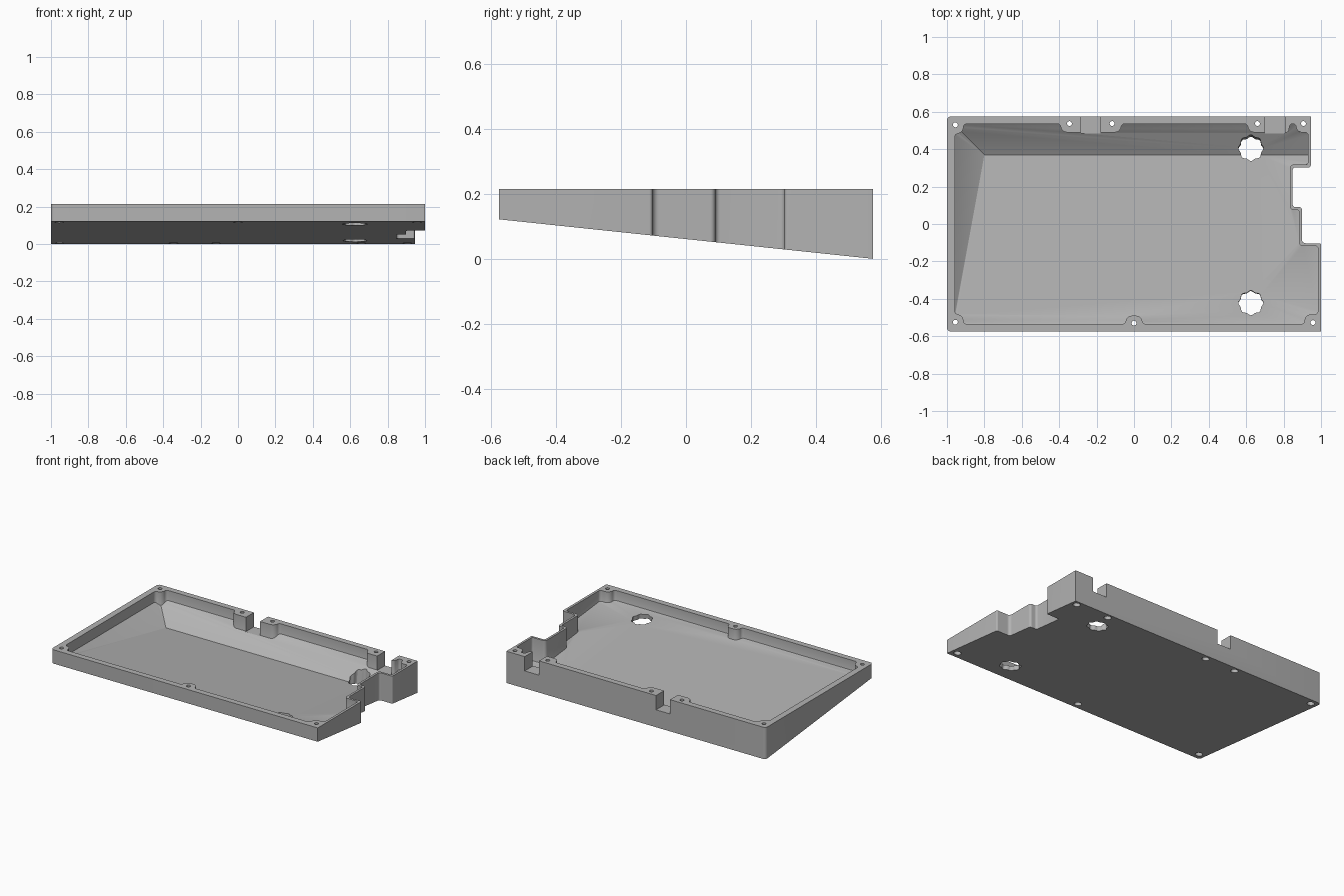
import bpy, bmesh, math
from mathutils import Vector, Matrix

if "Cube" in bpy.data.objects:
    bpy.data.objects.remove(bpy.data.objects["Cube"])

TOP = 0.215
SLOPE = -0.1055                      # underside: z = BASE + SLOPE * y
BASE = -SLOPE * 0.575
THICK = 0.03

gray = bpy.data.materials.new("light gray")
gray.diffuse_color = (0.45, 0.45, 0.45, 1)
gray.use_nodes = True
gray.node_tree.nodes["Principled BSDF"].inputs["Base Color"].default_value = gray.diffuse_color


def rounded(corners, seg=6):
    """Polygon from (x, y, radius) corners, with round arcs."""
    out, n = [], len(corners)
    for i, (x, y, r) in enumerate(corners):
        p = Vector((x, y))
        if r == 0:
            out.append(p)
            continue
        a = (Vector(corners[i - 1][:2]) - p)
        b = (Vector(corners[(i + 1) % n][:2]) - p)
        a.normalize()
        b.normalize()
        half = a.angle(b) / 2
        d = r / math.tan(half)
        c = p + (a + b).normalized() * (r / math.sin(half))
        s, e = p + a * d - c, p + b * d - c
        turn = math.atan2(s.x * e.y - s.y * e.x, s.dot(e))
        for k in range(seg + 1):
            t = turn * k / seg
            out.append(c + Matrix.Rotation(t, 2) @ s)
    return out


def circle(x, y, r, n=24, lobe=0.0, lobes=8):
    pts = []
    for k in range(n):
        t = 2 * math.pi * k / n
        q = r + lobe * math.cos(lobes * t)
        pts.append(Vector((x + q * math.cos(t), y + q * math.sin(t))))
    return pts


def prism(bm, pts, z0, z1, shear=0.0):
    """Extruded outline; shear leans it square to the sloped floor."""
    lo = [bm.verts.new((p.x, p.y + shear * z0, z0)) for p in pts]
    hi = [bm.verts.new((p.x, p.y + shear * z1, z1)) for p in pts]
    bm.faces.new(lo[::-1])
    bm.faces.new(hi)
    for i in range(len(pts)):
        j = (i + 1) % len(pts)
        bm.faces.new((lo[i], lo[j], hi[j], hi[i]))


def cut_below(bm, co, no):
    """Keep the side the normal points to and cap the cut."""
    geom = bm.verts[:] + bm.edges[:] + bm.faces[:]
    res = bmesh.ops.bisect_plane(bm, geom=geom, plane_co=co, plane_no=no,
                                 clear_inner=True)
    edges = [e for e in res["geom_cut"] if isinstance(e, bmesh.types.BMEdge)]
    bmesh.ops.edgenet_fill(bm, edges=edges)


def make(name, bm):
    bmesh.ops.recalc_face_normals(bm, faces=bm.faces[:])
    me = bpy.data.meshes.new(name)
    bm.to_mesh(me)
    bm.free()
    me.materials.append(gray)
    ob = bpy.data.objects.new(name, me)
    bpy.context.collection.objects.link(ob)
    return ob


# outer wedge-shaped shell with the stepped notch on the right
bm = bmesh.new()
prism(bm, rounded([(-1, -.575, .02), (1, -.575, 0), (1, -.103, .01),
                   (.898, -.103, .02), (.898, .09, .015), (.848, .09, .015),
                   (.848, .303, .015), (.945, .303, .01), (.945, .575, 0),
                   (-1, .575, .02)]), -0.1, TOP)
cut_below(bm, (0, 0, BASE), (0, -SLOPE, 1))
case = make("case_bottom", bm)

# cavity outline, going round the screw bosses
bm = bmesh.new()
prism(bm, rounded([
    (-.958, -.483, .018), (-.912, -.483, .035), (-.912, -.535, .018),
    (-.047, -.535, .018), (-.04, -.49, .035), (.04, -.49, .035), (.047, -.535, .018),
    (.912, -.535, .018), (.912, -.483, .035), (.983, -.483, .018),
    (.983, -.118, .012), (.883, -.118, .02), (.883, .075, .012),
    (.833, .075, .02), (.833, .318, .02), (.93, .318, .012),
    (.93, .49, .015), (.87, .49, .03), (.865, .535, .015),
    (.835, .535, .015), (.825, .49, .015), (.615, .49, .035), (.605, .535, .018),
    (-.065, .535, .018), (-.075, .49, .035), (-.385, .49, .035), (-.395, .535, .018),
    (-.912, .535, .018), (-.912, .483, .035), (-.958, .483, .018)]), -0.2, 0.4)
# floor plane, then the rising back and left planes
knee = Vector((-.80, .37, BASE + THICK + SLOPE * .37))
for normal in ((0, -SLOPE, 1), (0, -.577, 1), (.577, 0, 1)):
    cut_below(bm, knee, Vector(normal).normalized())
# round the foot of the walls
bmesh.ops.recalc_face_normals(bm, faces=bm.faces[:])
foot = [e for e in bm.edges if len(e.link_faces) == 2
        and sum(f.normal.z < -.5 for f in e.link_faces) == 1
        and sum(abs(f.normal.z) < .1 for f in e.link_faces) == 1]
bmesh.ops.bevel(bm, geom=foot, offset=.008, segments=2, profile=.5,
                affect='EDGES', clamp_overlap=True)
cutters = [make("cavity_cutter", bm)]

# two cable slots in the back wall
bm = bmesh.new()
for x0, x1 in ((-.283, -.178), (.70, .807)):
    prism(bm, [Vector(p) for p in ((x0, .46), (x1, .46), (x1, .7), (x0, .7))],
          .118, .4)
cutters.append(make("slot_cutter", bm))

# screw holes and their wider bores underneath
screws = [(-.955, .53), (-.345, .537), (-.117, .537), (.66, .537), (.906, .537),
          (-.955, -.525), (0, -.53), (.957, -.527)]
bm = bmesh.new()
for x, y in screws:
    prism(bm, circle(x, y, .013), -.1, .4)
cutters.append(make("screw_cutter", bm))
bm = bmesh.new()
for x, y in screws:
    prism(bm, circle(x, y, .023), -.1, BASE + SLOPE * y + .025)
cutters.append(make("bore_cutter", bm))

# two scalloped threaded foot holes, square to the floor
bm = bmesh.new()
for y in (.40, -.425):
    z = BASE + SLOPE * y
    prism(bm, circle(.625, y + SLOPE * z, .063, 64, .004), z - .2, z + .2, -SLOPE)
cutters.append(make("foot_hole_cutter", bm))

bpy.context.view_layer.objects.active = case
case.select_set(True)
for c in cutters:
    m = case.modifiers.new(c.name, 'BOOLEAN')
    m.operation, m.solver, m.object = 'DIFFERENCE', 'EXACT', c
    bpy.ops.object.modifier_apply(modifier=m.name)
for c in cutters:
    bpy.data.objects.remove(c)
for o in bpy.context.selected_objects:
    o.select_set(o == case)
bpy.ops.object.shade_smooth_by_angle(angle=math.radians(25))
